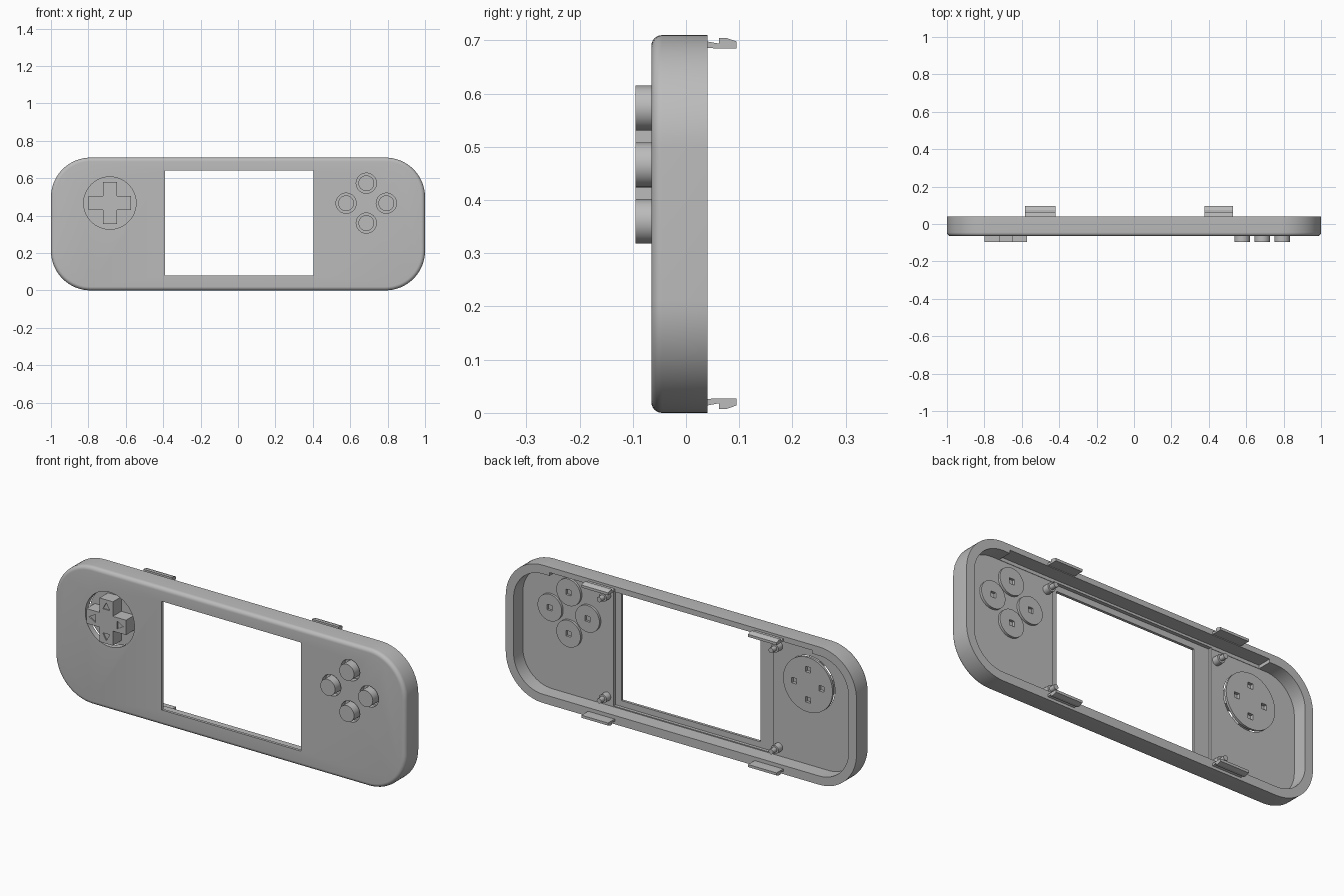
import bpy, bmesh, math
from mathutils import Vector

if "Cube" in bpy.data.objects:
    bpy.data.objects.remove(bpy.data.objects["Cube"])

grey = bpy.data.materials.new("light_grey")
grey.diffuse_color = (0.5, 0.5, 0.5, 1)
grey.use_nodes = True
grey.node_tree.nodes["Principled BSDF"].inputs["Base Color"].default_value = grey.diffuse_color


def finish(name, bm):
    bmesh.ops.recalc_face_normals(bm, faces=bm.faces)
    me = bpy.data.meshes.new(name)
    bm.to_mesh(me)
    bm.free()
    me.materials.append(grey)
    ob = bpy.data.objects.new(name, me)
    bpy.context.collection.objects.link(ob)
    return ob


def prism(name, pts, a, b, axis="y"):
    """Extrude an outline from a to b: (x, z) along y, or (y, z) along x."""
    bm = bmesh.new()
    place = (lambda p, t: (p[0], t, p[1])) if axis == "y" else (lambda p, t: (t, p[0], p[1]))
    f = bm.faces.new([bm.verts.new(place(p, a)) for p in pts])
    geo = bmesh.ops.extrude_face_region(bm, geom=[f])["geom"]
    move = Vector((0, b - a, 0)) if axis == "y" else Vector((b - a, 0, 0))
    bmesh.ops.translate(bm, vec=move, verts=[v for v in geo if isinstance(v, bmesh.types.BMVert)])
    return finish(name, bm)


def circle(x, z, r, n=48):
    return [(x + r * math.cos(math.tau * i / n), z + r * math.sin(math.tau * i / n)) for i in range(n)]


def rect(x0, x1, z0, z1):
    return [(x0, z0), (x1, z0), (x1, z1), (x0, z1)]


def square(x, z, h):
    return rect(x - h, x + h, z - h, z + h)


def rounded(inset, n=16):
    """Console outline, moved inwards by inset."""
    R, pts = 0.212, []
    for k, (cx, cz) in enumerate([(1 - R, 0.71 - R), (R - 1, 0.71 - R), (R - 1, R), (1 - R, R)]):
        for i in range(n + 1):
            t = math.pi / 2 * (k + i / n)
            pts.append((cx + (R - inset) * math.cos(t), cz + (R - inset) * math.sin(t)))
    return pts


def boolean(ob, tool, op="DIFFERENCE"):
    m = ob.modifiers.new("bool", "BOOLEAN")
    m.operation, m.object, m.solver = op, tool, "EXACT"
    bpy.context.view_layer.objects.active = ob
    bpy.ops.object.modifier_apply(modifier=m.name)
    bpy.data.objects.remove(tool)


def smooth(ob):
    bpy.ops.object.select_all(action="DESELECT")
    ob.select_set(True)
    bpy.context.view_layer.objects.active = ob
    bpy.ops.object.shade_smooth_by_angle(angle=math.radians(32))


BACK = -0.035                     # inner face of the front panel
PAD = (-0.685, 0.467)             # direction pad centre
BUTTONS = [(0.686, 0.573), (0.686, 0.36), (0.578, 0.466), (0.793, 0.466)]
DIRS = [(1, 0), (0, 1), (-1, 0), (0, -1)]

# shell body: outline rings with a rounded front edge
bm = bmesh.new()
steps = [(0, 0.04)] + [(0.02 * (1 - math.cos(t)), -0.045 - 0.02 * math.sin(t))
                       for t in [math.pi / 2 * i / 6 for i in range(7)]]
rings = [[bm.verts.new((x, y, z)) for x, z in rounded(ins)] for ins, y in steps]
for a, b in zip(rings, rings[1:]):
    for i in range(len(a)):
        j = (i + 1) % len(a)
        bm.faces.new((a[i], a[j], b[j], b[i]))
bm.faces.new(rings[0])
bm.faces.new(rings[-1])
shell = finish("front_shell", bm)

# cavity, thinner top wall, screen recess, screen opening and button holes
boolean(shell, prism("cut", rounded(0.045), BACK, 0.1))
boolean(shell, prism("cut", rect(-0.75, 0.75, 0.5, 0.682), BACK + 0.002, 0.1))
boolean(shell, prism("cut", rect(-0.475, 0.438, 0.05, 0.67), -0.051, 0.0))
boolean(shell, prism("cut", rect(-0.39, 0.404, 0.08, 0.64), -0.1, 0.0))
boolean(shell, prism("cut", circle(*PAD, 0.14, 64), -0.1, 0.0))
for x, z in BUTTONS:
    boolean(shell, prism("cut", circle(x, z, 0.054), -0.1, 0.0))
smooth(shell)

# direction pad: cross on a round base, with arrows and square sockets
w, L = 0.038, 0.113
px, pz = PAD
pad = prism("direction_pad", circle(px, pz, 0.141, 64), -0.026, -0.014)
cross = [(L, -w), (L, w), (w, w), (w, L), (-w, L), (-w, w),
         (-L, w), (-L, -w), (-w, -w), (-w, -L), (w, -L), (w, -w)]
boolean(pad, prism("cross", [(px + x, pz + z) for x, z in cross], -0.095, -0.02), "UNION")
for dx, dz in DIRS:
    cx, cz = px + 0.078 * dx, pz + 0.078 * dz
    boolean(pad, prism("cut", square(cx, cz, 0.014), -0.03, 0.0))
    tri = [(0.02, 0), (-0.016, 0.02), (-0.016, -0.02)]
    boolean(pad, prism("cut", [(cx + u * dx - v * dz, cz + u * dz + v * dx) for u, v in tri],
                       -0.11, -0.089))
smooth(pad)

# round action buttons with a retaining flange and square socket
for i, (x, z) in enumerate(BUTTONS):
    b = prism(f"action_button_{i + 1}", circle(x, z, 0.069), BACK + 0.001, -0.022)
    boolean(b, prism("cap", circle(x, z, 0.042), -0.095, -0.028), "UNION")
    boolean(b, prism("cut", square(x, z, 0.014), -0.034, 0.0))
    smooth(b)

# screen mounting posts with locating pins
for x in (-0.505, 0.475):
    for z in (0.09, 0.612):
        post = prism("screen_post", circle(x, z, 0.022, 24), BACK - 0.005, 0.0)
        boolean(post, prism("pin", circle(x, z, 0.013, 24), -0.01, 0.03), "UNION")
        smooth(post)

# snap clips along the top and bottom rims
hook = [(0.03, 0.686), (0.06, 0.685), (0.095, 0.685), (0.095, 0.698), (0.075, 0.705),
        (0.062, 0.705), (0.062, 0.694), (0.04, 0.698), (0.03, 0.698)]
for x0, x1 in ((-0.583, -0.42), (0.378, 0.53)):
    prism("top_clip", hook, x0, x1, "x")
    prism("bottom_clip", [(y, 0.712 - z) for y, z in hook], x0, x1, "x")
